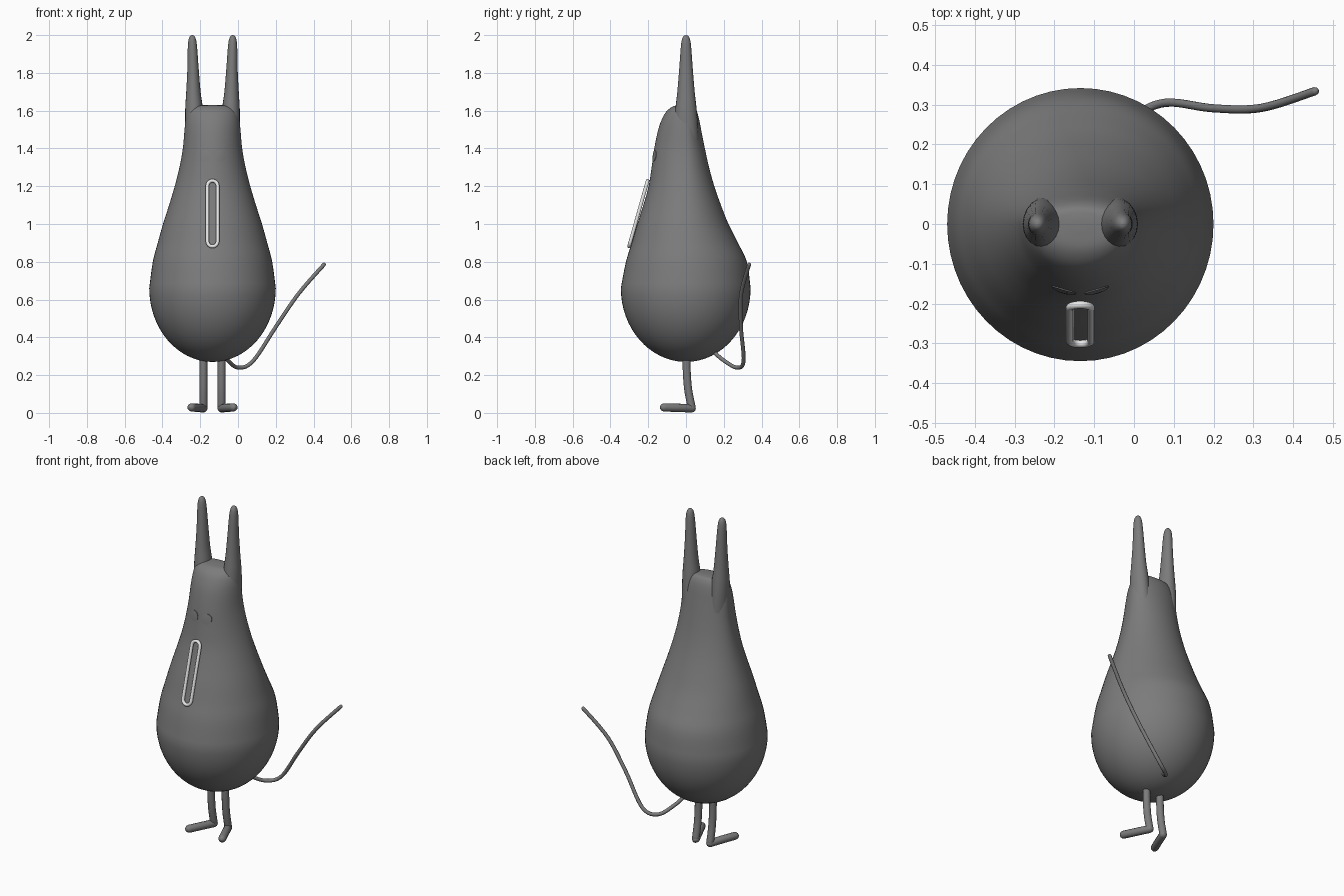
import bpy, bmesh, math
from mathutils import Vector

if "Cube" in bpy.data.objects:
    bpy.data.objects.remove(bpy.data.objects["Cube"])

CX = -0.135  # body axis in x


def material(name, value):
    m = bpy.data.materials.new(name)
    m.diffuse_color = (value, value, value, 1)
    m.use_nodes = True
    m.node_tree.nodes["Principled BSDF"].inputs["Base Color"].default_value = m.diffuse_color
    return m


GREY = material("dark grey", 0.2)
LIGHT = material("light grey", 0.8)


def smooth_path(rows, steps):
    """Catmull-Rom interpolation of rows of numbers."""
    pts = [rows[0]] + list(rows) + [rows[-1]]
    out = []
    for i in range(1, len(pts) - 2):
        for s in range(steps):
            t = s / steps
            out.append([0.5 * (2 * b + (c - a) * t + (2 * a - 5 * b + 4 * c - d) * t * t
                               + (3 * b - a - 3 * c + d) * t ** 3)
                        for a, b, c, d in zip(*pts[i - 1:i + 3])])
    return out + [list(rows[-1])]


def finish(name, bm, mat):
    bmesh.ops.recalc_face_normals(bm, faces=bm.faces)
    me = bpy.data.meshes.new(name)
    bm.to_mesh(me)
    bm.free()
    me.materials.append(mat)
    ob = bpy.data.objects.new(name, me)
    bpy.context.collection.objects.link(ob)
    bpy.ops.object.select_all(action='DESELECT')
    ob.select_set(True)
    bpy.context.view_layer.objects.active = ob
    bpy.ops.object.shade_smooth_by_angle(angle=math.radians(50))
    return ob


def loft(name, rings, sides, mat):
    """Rings of (centre x, z, half width, front depth, back depth)."""
    bm = bmesh.new()
    loops = []
    for cx, z, rx, front, back in rings:
        loop = []
        for i in range(sides):
            a = 2 * math.pi * i / sides
            s = math.sin(a)
            loop.append(bm.verts.new((cx + rx * math.cos(a), s * (front if s < 0 else back), z)))
        loops.append(loop)
    for lo, hi in zip(loops, loops[1:]):
        for i in range(sides):
            j = (i + 1) % sides
            bm.faces.new((lo[i], lo[j], hi[j], hi[i]))
    bm.faces.new(loops[0])
    bm.faces.new(loops[-1])
    return finish(name, bm, mat)


def tube(name, points, radius, mat, cyclic=False):
    """Round tube along points, with rounded ends when open."""
    pts = [Vector(p) for p in points]
    radii = [1.0] * len(pts)
    if not cyclic:
        d0, d1 = (pts[0] - pts[1]).normalized(), (pts[-1] - pts[-2]).normalized()
        caps = [(0.5, 0.87), (0.85, 0.53), (1.0, 0.1)]
        head = [pts[0] + d0 * radius * k for k, _ in reversed(caps)]
        tail = [pts[-1] + d1 * radius * k for k, _ in caps]
        pts = head + pts + tail
        radii = [r for _, r in reversed(caps)] + radii + [r for _, r in caps]
    cu = bpy.data.curves.new(name + "_path", 'CURVE')
    cu.dimensions = '3D'
    cu.bevel_depth = radius
    cu.bevel_resolution = 4
    cu.use_fill_caps = True
    sp = cu.splines.new('POLY')
    sp.points.add(len(pts) - 1)
    for p, co, r in zip(sp.points, pts, radii):
        p.co = (*co, 1)
        p.radius = r
    sp.use_cyclic_u = cyclic
    tmp = bpy.data.objects.new(name + "_path", cu)
    bpy.context.collection.objects.link(tmp)
    bpy.context.view_layer.update()
    me = tmp.to_mesh()
    bm = bmesh.new()
    bm.from_mesh(me)
    tmp.to_mesh_clear()
    bpy.data.objects.remove(tmp)
    return finish(name, bm, mat)


# Pear-shaped body: round bowl below, tapered neck above
rings = []
for i in range(16):
    a = math.radians(1 + 89 * i / 16)
    s = math.sin(a)
    rings.append((CX, 0.66 - 0.39 * math.cos(a), 0.335 * s, 0.345 * s, 0.342 * s))
neck = [(0.66, .335, .345, .342), (0.8, .316, .318, .322), (0.9, .29, .287, .275),
        (1.0, .262, .258, .225), (1.1, .23, .226, .185), (1.2, .2, .198, .15),
        (1.3, .175, .182, .122), (1.4, .157, .168, .1), (1.5, .148, .147, .08),
        (1.56, .141, .125, .068), (1.6, .128, .1, .056), (1.624, .1, .065, .04),
        (1.63, .04, .025, .02), (1.631, .002, .002, .002)]
upper = smooth_path([(CX, *r) for r in neck], 4)
loft("body", rings + upper, 56, GREY)


def front_y(x, z):
    """Depth of the front body surface at x, z."""
    for a, b in zip(upper, upper[1:]):
        if a[1] <= z <= b[1]:
            t = (z - a[1]) / (b[1] - a[1])
            rx, f = (a[k] + (b[k] - a[k]) * t for k in (2, 3))
            return -f * math.sqrt(max(0, 1 - ((x - CX) / rx) ** 2))


# Ears: tall tapered horns with flared base
ear = [(.088, 1.42, .055, .07), (.096, 1.54, .049, .062), (.098, 1.62, .046, .055),
       (.101, 1.7, .038, .046), (.103, 1.82, .030, .036), (.106, 1.93, .025, .028),
       (.107, 1.975, .02, .022), (.107, 1.995, .011, .012), (.107, 2.0, .001, .001)]
for side, label in ((-1, "left"), (1, "right")):
    loft(label + "_ear", smooth_path([(CX + side * o, z, rx, ry, ry) for o, z, rx, ry in ear], 3),
         20, GREY)

    # Leg and foot in one bent tube
    lx = CX + side * 0.048
    shin = smooth_path([(lx, 0.004, 0.31), (lx, 0.004, 0.22), (lx, 0.012, 0.12), (lx, 0.03, 0.03)], 5)
    tube(label + "_leg", shin, 0.021, GREY)
    tube(label + "_foot", [(lx, 0.03, 0.024), (lx + side * 0.032, -0.045, 0.027),
                           (lx + side * 0.063, -0.116, 0.029)], 0.022, GREY)

    # Eye: thin round plate following the face
    bm = bmesh.new()
    ex, ez = CX + side * 0.041, 1.36

    def ring(r, lift):
        out = []
        for i in range(24):
            a = 2 * math.pi * i / 24
            x, z = ex + r * math.cos(a), ez + r * math.sin(a)
            out.append(bm.verts.new((x, front_y(x, z) - lift, z)))
        return out

    loops = [ring(0.030, -0.003), ring(0.030, 0.003), ring(0.015, 0.004)]
    for p, q in zip(loops, loops[1:]):
        for i in range(24):
            j = (i + 1) % 24
            bm.faces.new((p[i], p[j], q[j], q[i]))
    bm.faces.new(loops[-1])
    finish(label + "_eye", bm, GREY)

# Mouth: slanted elongated light ring on the front
mouth = []
for top in (1, -1):
    for i in range(13):
        a = math.pi * i / 12 + (0 if top > 0 else math.pi)
        z = 1.055 + top * 0.147 + 0.027 * math.sin(a)
        mouth.append((CX + 0.027 * math.cos(a), -0.203 - (1.23 - z) * 0.283, z))
tube("mouth", mouth, 0.0095, LIGHT, cyclic=True)

# Tail: long thin curve rising to the side
tail = [(-0.10, 0.13, 0.34), (-0.06, 0.19, 0.285), (0.0, 0.268, 0.24), (0.08, 0.305, 0.275),
        (0.2, 0.291, 0.455), (0.32, 0.292, 0.63), (0.455, 0.334, 0.785)]
tube("tail", smooth_path(tail, 7), 0.0105, GREY)
